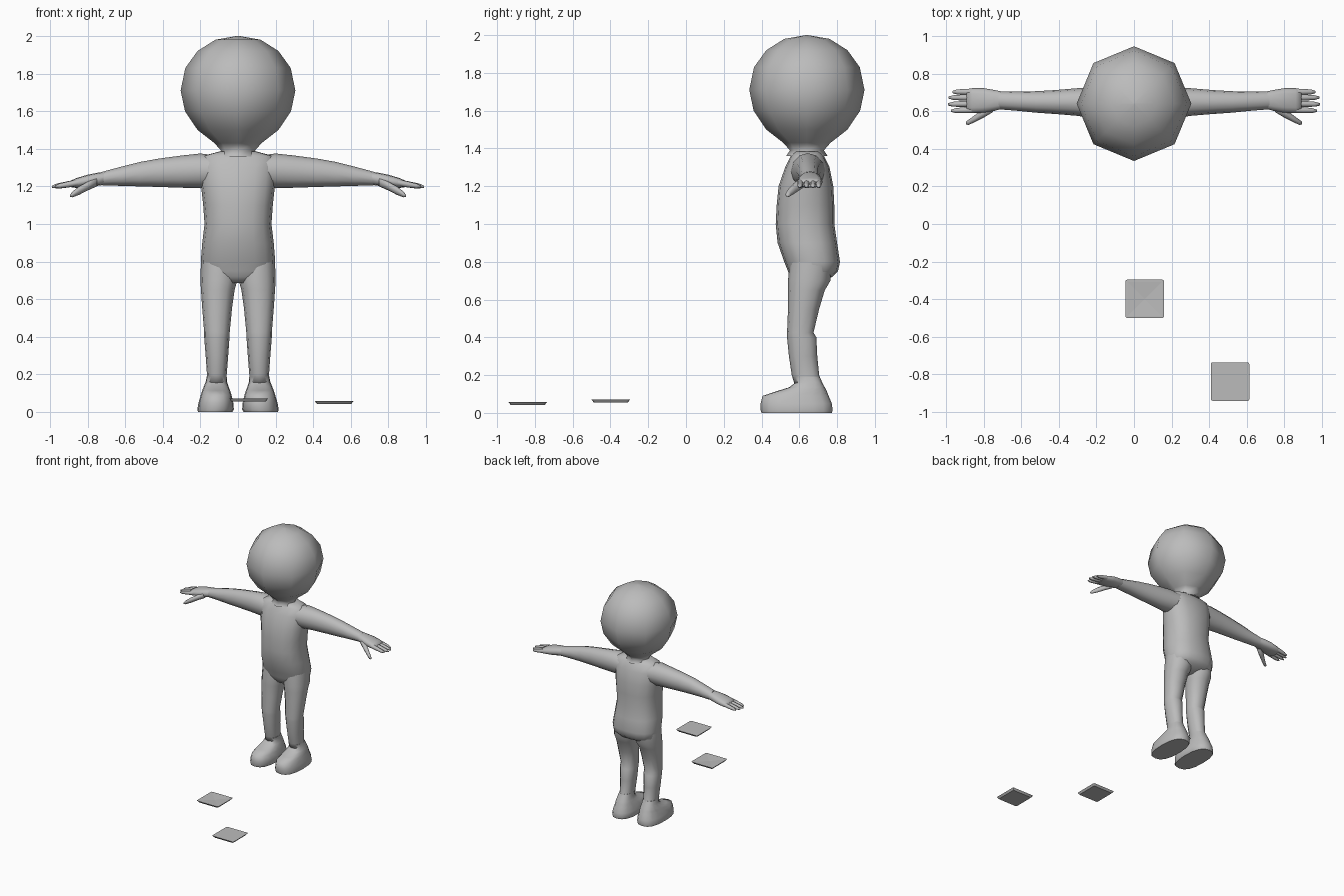
import bpy, bmesh, math
from mathutils import Vector

old = bpy.data.objects.get("Cube")
if old:
    bpy.data.objects.remove(old, do_unlink=True)

grey = bpy.data.materials.new("plain grey")
grey.use_nodes = True
colour = (0.5, 0.5, 0.5, 1)
grey.diffuse_color = colour
grey.node_tree.nodes["Principled BSDF"].inputs["Base Color"].default_value = colour


def finish(name, bm, angle):
    bmesh.ops.recalc_face_normals(bm, faces=bm.faces)
    mesh = bpy.data.meshes.new(name)
    bm.to_mesh(mesh)
    bm.free()
    ob = bpy.data.objects.new(name, mesh)
    bpy.context.collection.objects.link(ob)
    mesh.materials.append(grey)
    bpy.ops.object.select_all(action='DESELECT')
    ob.select_set(True)
    bpy.context.view_layer.objects.active = ob
    bpy.ops.object.shade_smooth_by_angle(angle=math.radians(angle))
    return ob


def loft(name, axis, sections, sides=12, power=2.0, side=1, angle=75):
    """Skin rings (position, min u, max u, min v, max v) along z (u=x, v=y) or x (u=y, v=z)."""
    bm = bmesh.new()
    rings = []
    for pos, u0, u1, v0, v1 in sections:
        ring = []
        for i in range(sides):
            a = 2 * math.pi * i / sides
            c, s = math.cos(a), math.sin(a)
            u = (u0 + u1) / 2 + (u1 - u0) / 2 * math.copysign(abs(c) ** (2 / power), c)
            v = (v0 + v1) / 2 + (v1 - v0) / 2 * math.copysign(abs(s) ** (2 / power), s)
            co = Vector((u, v, pos)) if axis == 'z' else Vector((pos, u, v))
            co.x *= side
            ring.append(bm.verts.new(co))
        rings.append(ring)
    for a, b in zip(rings, rings[1:]):
        for i in range(sides):
            j = (i + 1) % sides
            bm.faces.new((a[i], a[j], b[j], b[i]))
    bm.faces.new(rings[0])
    bm.faces.new(rings[-1])
    return finish(name, bm, angle)


# Head: eight-sided ball narrowing into the neck
head_profile = [(1.36, .11), (1.39, .09), (1.43, .125), (1.50, .215), (1.60, .282), (1.71, .305),
                (1.83, .28), (1.92, .215), (1.98, .12), (2.0, .005)]
loft("head", 'z', [(z, -r, r, .64 - r, .64 + r) for z, r in head_profile], sides=8)

# Torso: belly forward, seat to the back
torso = [(.685, .11, .58, .70), (.72, .17, .55, .775), (.75, .19, .54, .805), (.80, .198, .52, .815),
         (.90, .19, .485, .80), (1.0, .178, .475, .785), (1.1, .185, .48, .785),
         (1.2, .196, .49, .78), (1.3, .205, .525, .76), (1.36, .195, .555, .73), (1.385, .10, .57, .71)]
loft("torso", 'z', [(z, -w, w, a, b) for z, w, a, b in torso], sides=16, power=2.4)

leg = [(.15, .06, .17, .575, .725), (.20, .06, .165, .56, .705), (.30, .052, .172, .545, .695),
       (.40, .045, .18, .535, .69), (.425, .044, .18, .535, .675), (.55, .032, .19, .54, .705),
       (.65, .018, .197, .54, .735), (.70, .004, .2, .54, .765), (.80, .0, .197, .55, .77)]
foot = [(0, .03, .213, .40, .772), (.015, .022, .216, .395, .776), (.05, .025, .21, .395, .772),
        (.09, .034, .198, .405, .755), (.115, .042, .19, .48, .745), (.135, .05, .182, .545, .735),
        (.16, .058, .172, .58, .722), (.19, .06, .166, .565, .708)]
arm = [(.12, .55, .74, 1.20, 1.365), (.20, .56, .73, 1.19, 1.375), (.30, .575, .722, 1.193, 1.364),
       (.42, .585, .712, 1.197, 1.348), (.52, .592, .706, 1.20, 1.33), (.62, .602, .704, 1.203, 1.305),
       (.72, .61, .705, 1.205, 1.278)]
palm = [(.68, .62, .70, 1.213, 1.28), (.74, .602, .712, 1.204, 1.274), (.80, .592, .722, 1.196, 1.262),
        (.86, .590, .722, 1.192, 1.244), (.89, .60, .715, 1.196, 1.23)]
# Finger base y, tip y and tip x
fingers = [("index", .607, .602, .972), ("middle", .64, .636, .99),
           ("ring", .673, .672, .985), ("little", .703, .702, .965)]
thumb = [(.75, .595, .65, 1.20, 1.25), (.80, .565, .618, 1.178, 1.225), (.845, .543, .58, 1.155, 1.20),
         (.88, .526, .554, 1.142, 1.172), (.893, .53, .545, 1.143, 1.156)]

for label, s in (("left", 1), ("right", -1)):
    loft(label + "_leg", 'z', leg, side=s, power=2.2)
    loft(label + "_foot", 'z', foot, side=s, power=2.5, sides=16, angle=60)
    loft(label + "_arm", 'x', arm, side=s, power=2.1)
    loft(label + "_palm", 'x', palm, side=s, power=2.4)
    loft(label + "_thumb", 'x', thumb, side=s, sides=8)
    for finger, y0, y1, tip in fingers:
        rows = []
        for t, r in ((0, .017), (.4, .016), (.8, .013), (1, .006)):
            x = .85 + (tip - .85) * t
            y = y0 + (y1 - y0) * t
            z = 1.22 - .022 * t
            rows.append((x, y - r, y + r, z - r, z + r))
        loft(f"{label}_{finger}_finger", 'x', rows, side=s, sides=8)


# Two thin square floor plates with rounded rims
def plate(name, x, y, z, dish):
    bm = bmesh.new()
    bmesh.ops.create_cube(bm, size=1)
    for v in bm.verts:
        spread = .205 if v.co.z > 0 else .18
        v.co = Vector((x + v.co.x * spread, y + v.co.y * spread, z + v.co.z * .016))
    upright = [e for e in bm.edges if abs(e.verts[0].co.z - e.verts[1].co.z) > .01]
    bmesh.ops.bevel(bm, geom=upright, offset=.008, segments=2, affect='EDGES', profile=.5)
    bm.normal_update()
    top = max(bm.faces, key=lambda f: f.calc_center_median().z)
    bmesh.ops.inset_individual(bm, faces=[top], thickness=.012)
    if dish:
        hub = bmesh.ops.poke(bm, faces=[top])["verts"][0]
        hub.co.z -= dish
    finish(name, bm, 3 if dish else 30)


plate("creased_plate", .057, -.398, .063, .006)
plate("flat_plate", .511, -.838, .05, 0)
